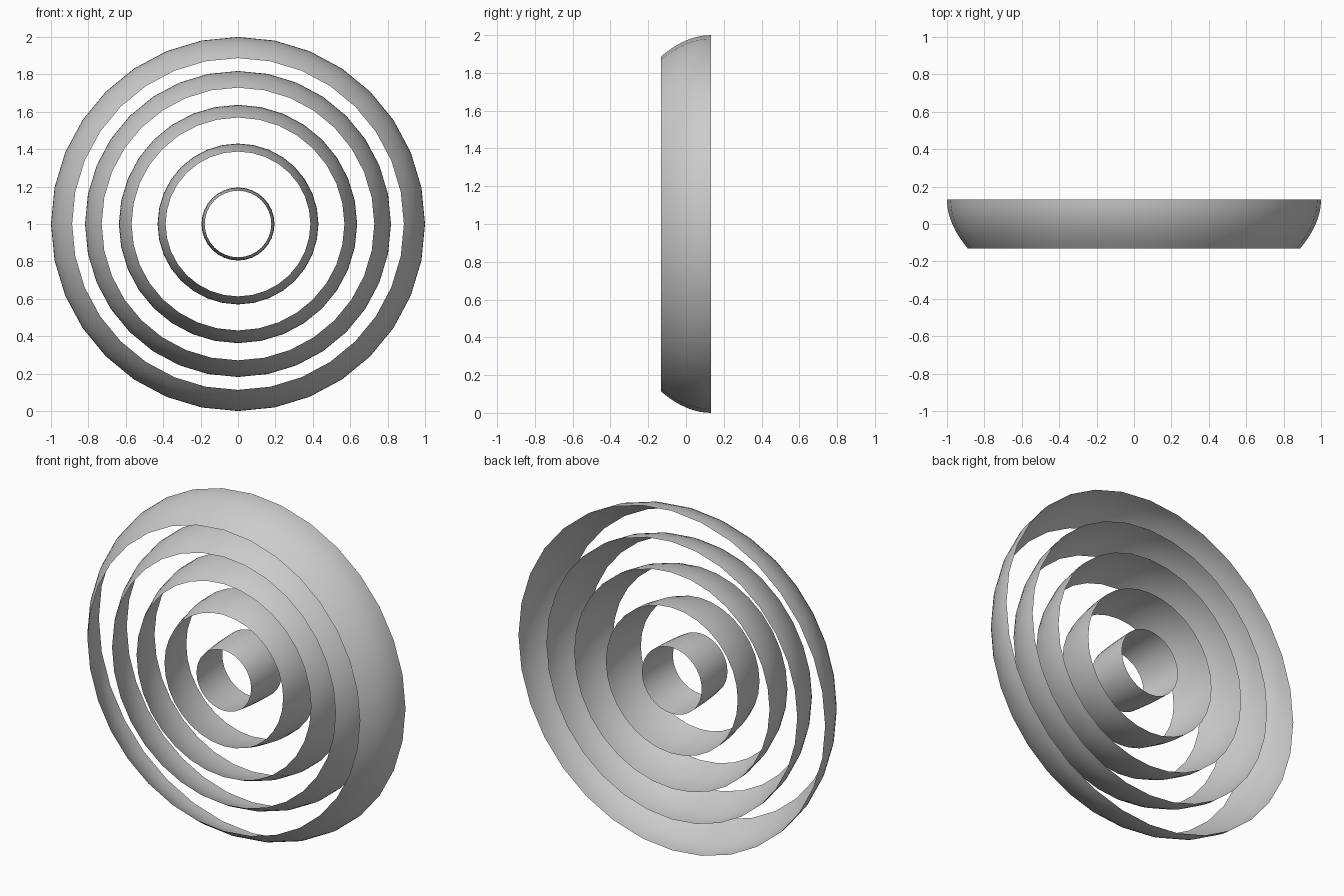
import bpy, bmesh, math

if "Cube" in bpy.data.objects:
    bpy.data.objects.remove(bpy.data.objects["Cube"])

SEGMENTS = 32
STEPS = 8
HALF_DEPTH = 0.132


def curved_ring(name, back_r, front_r):
    """Open thin band around the y axis, bulging outward toward the back."""
    bm = bmesh.new()
    loops = []
    for i in range(STEPS + 1):
        t = i / STEPS                      # 0 at back rim, 1 at front rim
        y = HALF_DEPTH * (1 - 2 * t)
        r = back_r - (back_r - front_r) * t * t
        loops.append([bm.verts.new((r * math.sin(a), y, 1 + r * math.cos(a)))
                      for a in (2 * math.pi * k / SEGMENTS for k in range(SEGMENTS))])
    for a, b in zip(loops, loops[1:]):
        for k in range(SEGMENTS):
            n = (k + 1) % SEGMENTS
            f = bm.faces.new((a[k], a[n], b[n], b[k]))
            f.smooth = True
    bm.normal_update()
    f = next(iter(bm.faces))
    c = f.calc_center_median()
    if f.normal.x * c.x + f.normal.z * (c.z - 1) < 0:
        bmesh.ops.reverse_faces(bm, faces=bm.faces[:])
    mesh = bpy.data.meshes.new(name)
    bm.to_mesh(mesh)
    bm.free()
    obj = bpy.data.objects.new(name, mesh)
    bpy.context.collection.objects.link(obj)


# Five concentric louvre rings, outermost first
for name, back_r, front_r in [
    ("outer_ring", 1.0, 0.887),
    ("second_ring", 0.818, 0.729),
    ("third_ring", 0.637, 0.569),
    ("fourth_ring", 0.43, 0.387),
    ("inner_ring", 0.195, 0.178),
]:
    curved_ring(name, back_r, front_r)
